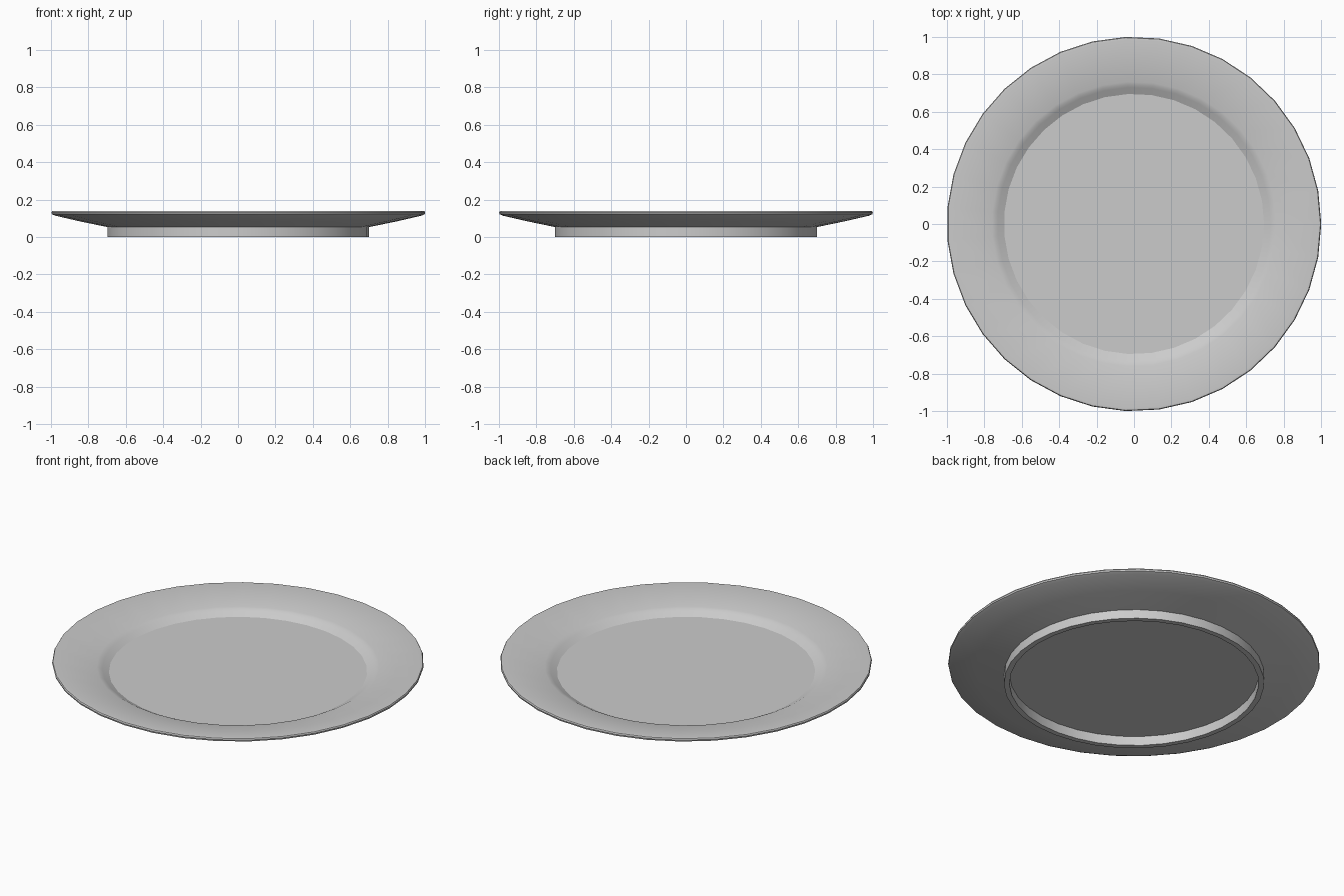
import bpy, bmesh, math

if "Cube" in bpy.data.objects:
    bpy.data.objects.remove(bpy.data.objects["Cube"])

SIDES = 35

# Half cross-section (radius, height), from underside centre round to top centre
PROFILE = [
    (0.67, 0.055),   # recessed base
    (0.67, 0.0),     # foot ring, inner edge
    (0.70, 0.0),     # foot ring, outer edge
    (0.70, 0.053),   # foot meets underside
    (0.85, 0.084),   # underside of rim
    (0.98, 0.114),
    (0.998, 0.122),  # rounded lip
    (1.0, 0.131),
    (0.996, 0.138),
    (0.985, 0.14),
    (0.76, 0.104),   # inner edge of rim
    (0.745, 0.1),
    (0.73, 0.092),   # well wall
    (0.695, 0.073),  # flat well
]


def lathe(name, profile, sides):
    bm = bmesh.new()
    rings = []
    for r, z in profile:
        rings.append([bm.verts.new((r * math.cos(a), r * math.sin(a), z))
                      for a in (2 * math.pi * i / sides for i in range(sides))])
    for low, high in zip(rings, rings[1:]):
        for i in range(sides):
            j = (i + 1) % sides
            bm.faces.new((low[i], low[j], high[j], high[i]))
    bm.faces.new(rings[0][::-1])
    bm.faces.new(rings[-1])
    bmesh.ops.recalc_face_normals(bm, faces=bm.faces)
    mesh = bpy.data.meshes.new(name)
    bm.to_mesh(mesh)
    bm.free()
    obj = bpy.data.objects.new(name, mesh)
    bpy.context.collection.objects.link(obj)
    return obj


# Plate
plate = lathe("plate", PROFILE, SIDES)
bpy.context.view_layer.objects.active = plate
plate.select_set(True)
bpy.ops.object.shade_smooth_by_angle(angle=math.radians(27))
